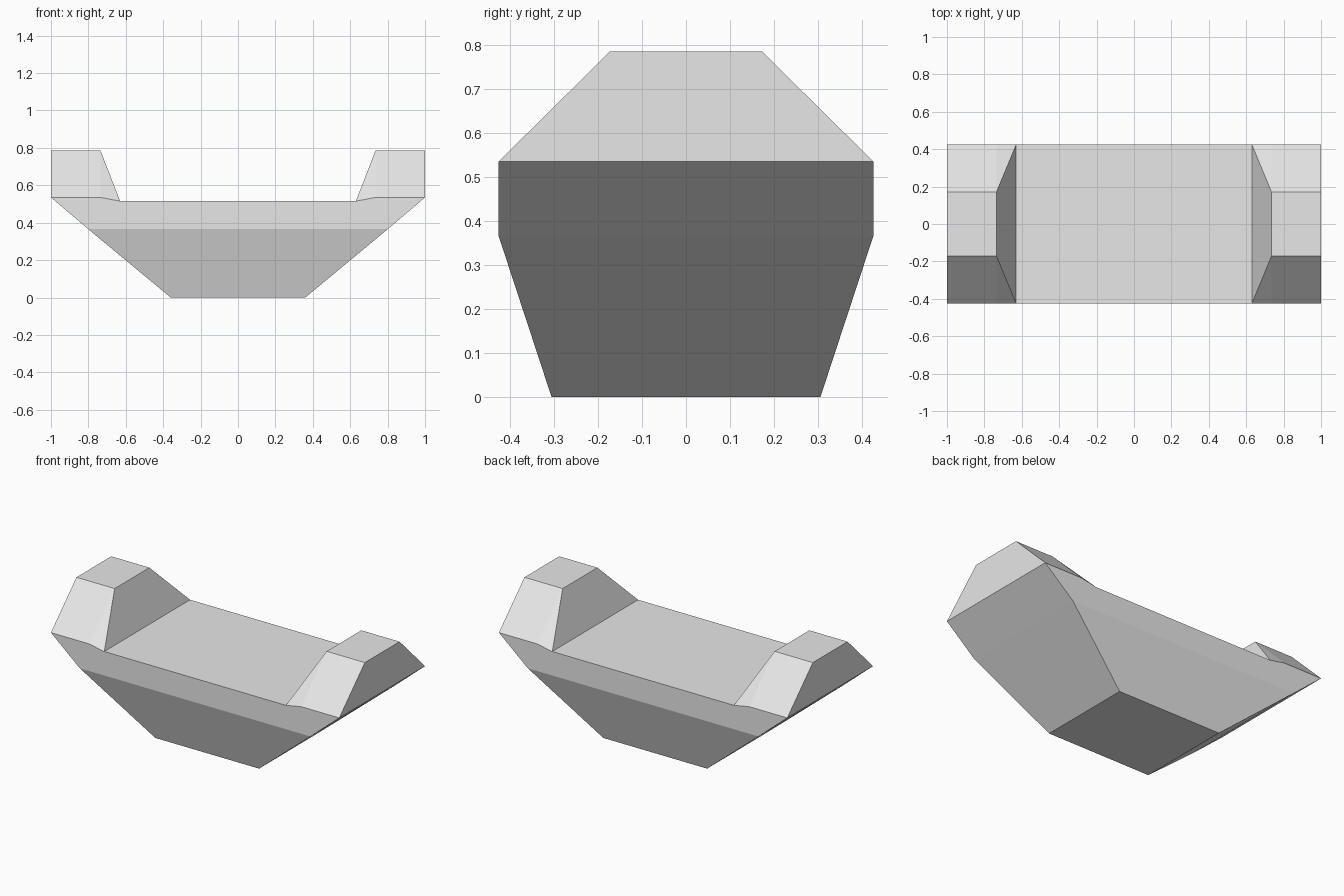
import bpy
import bmesh

if "Cube" in bpy.data.objects:
    bpy.data.objects.remove(bpy.data.objects["Cube"])

# Single plain grey
grey = bpy.data.materials.new("light_grey")
grey.use_nodes = True
colour = (0.8, 0.8, 0.8, 1)
grey.diffuse_color = colour
grey.node_tree.nodes["Principled BSDF"].inputs["Base Color"].default_value = colour

# Key corners of one quarter, mirrored over x and y
corner = {
    "base": (0.36, 0.305, 0),
    "belt": (0.80, 0.425, 0.365),
    "tip": (1.0, 0.425, 0.535),
    "shoulder": (0.735, 0.425, 0.535),
    "deck": (0.63, 0.425, 0.515),
    "crest_out": (1.0, 0.172, 0.785),
    "crest_in": (0.735, 0.172, 0.785),
}

bm = bmesh.new()
vert = {(name, sx, sy): bm.verts.new((x * sx, y * sy, z))
        for name, (x, y, z) in corner.items()
        for sx in (-1, 1) for sy in (-1, 1)}


def across(a, b, sx):
    """Face spanning front to back at one end."""
    bm.faces.new([vert[a, sx, -1], vert[a, sx, 1], vert[b, sx, 1], vert[b, sx, -1]])


def along(names, sy):
    """Face spanning end to end on one side."""
    bm.faces.new([vert[n, -1, sy] for n in names]
                 + [vert[n, 1, sy] for n in reversed(names)])


# Raised ends: sloped undersides, outer wall, crest and inner wall
for sx in (-1, 1):
    loop = ["base", "belt", "tip", "crest_out", "crest_in", "deck"]
    for a, b in zip(loop, loop[1:]):
        across(a, b, sx)
    # Chamfers on the front and back of each raised end
    for sy in (-1, 1):
        bm.faces.new([vert[n, sx, sy] for n in ("tip", "shoulder", "crest_in", "crest_out")])
        bm.faces.new([vert[n, sx, sy] for n in ("shoulder", "deck", "crest_in")])

# Long sides: tapered lower panel and upright band
for sy in (-1, 1):
    along(["base", "belt"], sy)
    along(["belt", "tip", "shoulder", "deck"], sy)

# Flat deck and underside
for name in ("deck", "base"):
    bm.faces.new([vert[name, sx, sy] for sx, sy in ((-1, -1), (1, -1), (1, 1), (-1, 1))])

bmesh.ops.recalc_face_normals(bm, faces=bm.faces)
mesh = bpy.data.meshes.new("hull")
bm.to_mesh(mesh)
bm.free()
mesh.materials.append(grey)
hull = bpy.data.objects.new("hull", mesh)
bpy.context.collection.objects.link(hull)
